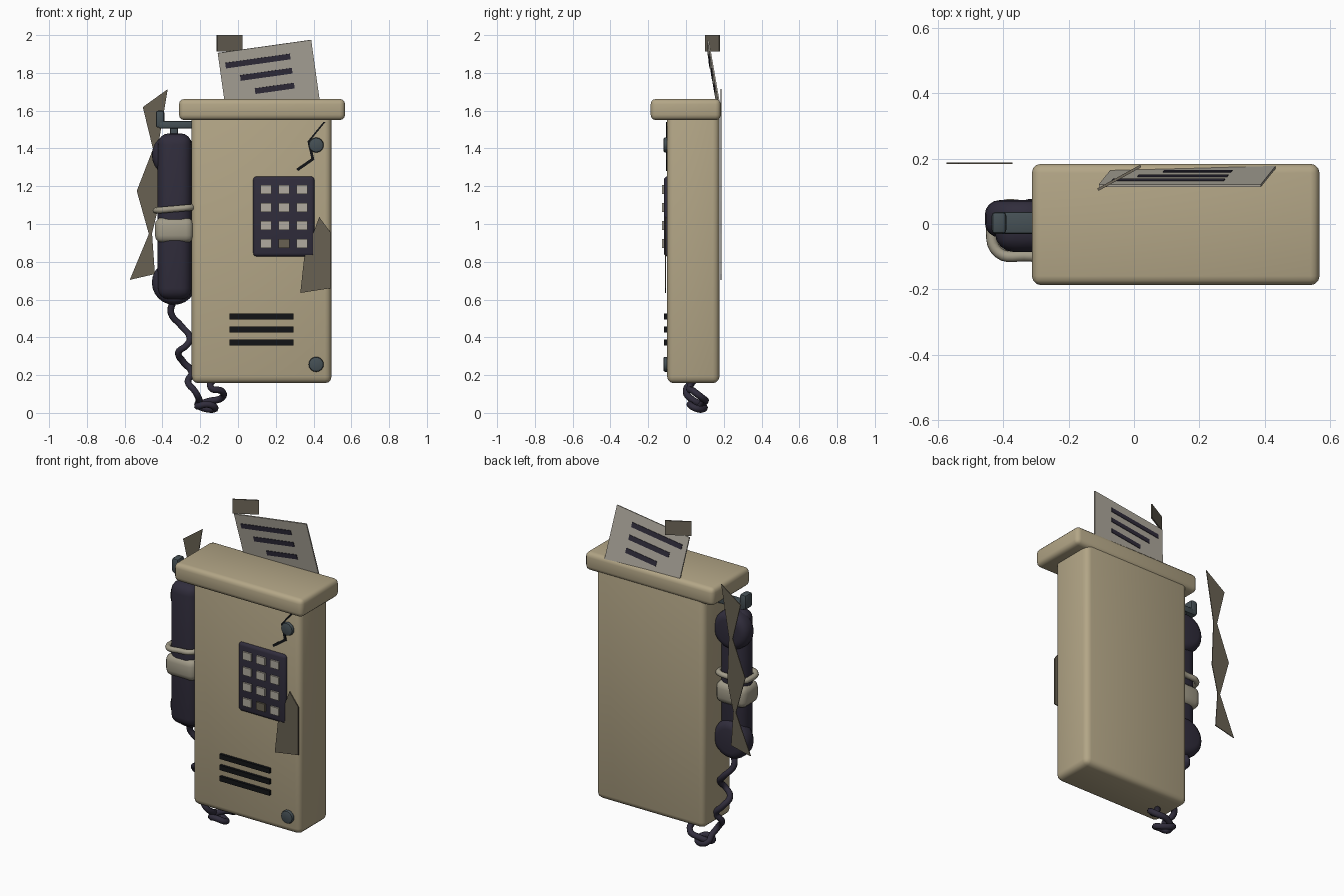
import bpy, bmesh
from math import radians, pi
from mathutils import Matrix, Vector

if "Cube" in bpy.data.objects:
    bpy.data.objects.remove(bpy.data.objects["Cube"])


def mat(name, rgb):
    m = bpy.data.materials.new(name)
    m.diffuse_color = (*rgb, 1)
    m.use_nodes = True
    m.node_tree.nodes["Principled BSDF"].inputs["Base Color"].default_value = m.diffuse_color
    return m


TAN = mat("tan_casing", (.45, .38, .24))
DARK = mat("dark_plastic", (.030, .026, .045))
BLACK = mat("black", (.006, .007, .008))
STEEL = mat("steel", (.06, .08, .09))
TAPE = mat("tape", (.36, .33, .25))
PAPER = mat("paper", (.44, .41, .35))
TAG = mat("tag", (.16, .14, .105))
TORN = mat("torn_scrap", (.14, .12, .085))


def finish(name, bm, material, loc=(0, 0, 0), rot=(0, 0, 0), bevel=0, seg=2):
    me = bpy.data.meshes.new(name)
    bmesh.ops.recalc_face_normals(bm, faces=bm.faces)
    bm.to_mesh(me)
    bm.free()
    ob = bpy.data.objects.new(name, me)
    bpy.context.collection.objects.link(ob)
    ob.location, ob.rotation_euler = loc, rot
    me.materials.append(material)
    if bevel:
        mod = ob.modifiers.new("bevel", "BEVEL")
        mod.width, mod.segments = bevel, seg
        mod.limit_method, mod.angle_limit = "ANGLE", radians(40)
    bpy.ops.object.select_all(action="DESELECT")
    bpy.context.view_layer.objects.active = ob
    ob.select_set(True)
    if bevel:
        bpy.ops.object.modifier_apply(modifier="bevel")
        bpy.ops.object.shade_smooth_by_angle(angle=radians(35))
    return ob


def box(name, lo, hi, material, bevel=0, seg=2):
    """Box given by its two extreme corners."""
    lo, hi = Vector(lo), Vector(hi)
    bm = bmesh.new()
    bmesh.ops.create_cube(bm, size=1, matrix=Matrix.Diagonal((*(hi - lo), 1)))
    return finish(name, bm, material, (lo + hi) / 2, bevel=bevel, seg=seg)


def disc(name, centre, r, depth, material, bevel, sides=24, seg=2):
    """Cylinder whose axis runs front to back."""
    bm = bmesh.new()
    bmesh.ops.create_cone(bm, cap_ends=True, segments=sides, radius1=r, radius2=r,
                          depth=depth, matrix=Matrix.Rotation(pi / 2, 4, "X"))
    return finish(name, bm, material, centre, bevel=bevel, seg=seg)


def sheet(name, pts, y, thick, material):
    """Flat outline in the front plane with a little thickness."""
    bm = bmesh.new()
    f = bm.faces.new([bm.verts.new((x, y, z)) for x, z in pts])
    ext = bmesh.ops.extrude_face_region(bm, geom=[f])["geom"]
    bmesh.ops.translate(bm, vec=(0, thick, 0),
                        verts=[v for v in ext if isinstance(v, bmesh.types.BMVert)])
    return finish(name, bm, material)


def tube(name, pts, r, material, cyclic=False, rot=(0, 0, 0), loc=(0, 0, 0)):
    """Round tube along a smooth path, converted to a mesh."""
    cu = bpy.data.curves.new(name, "CURVE")
    cu.dimensions, cu.bevel_depth, cu.bevel_resolution = "3D", r, 2
    cu.resolution_u, cu.use_fill_caps = 5, True
    sp = cu.splines.new("BEZIER")
    sp.bezier_points.add(len(pts) - 1)
    for bp, p in zip(sp.bezier_points, pts):
        bp.co, bp.handle_left_type, bp.handle_right_type = p, "AUTO", "AUTO"
    sp.use_cyclic_u = cyclic
    ob = bpy.data.objects.new(name, cu)
    bpy.context.collection.objects.link(ob)
    ob.location, ob.rotation_euler = loc, rot
    cu.materials.append(material)
    bpy.ops.object.select_all(action="DESELECT")
    bpy.context.view_layer.objects.active = ob
    ob.select_set(True)
    bpy.ops.object.convert(target="MESH")
    bpy.ops.object.shade_smooth_by_angle(angle=radians(50))
    return ob


# Casing and overhanging cap
box("casing", (-.245, -.10, .157), (.495, .177, 1.60), TAN, .035, 3)
box("cap", (-.312, -.187, 1.55), (.567, .184, 1.662), TAN, .028, 3)

# Keypad
box("keypad_plate", (.08, -.117, .828), (.405, -.08, 1.252), DARK, .024, 3)
for row in range(4):
    for col in range(3):
        x, z = .148 + .095 * col, 1.183 - .0953 * row
        worn = row == 3 and col == 1
        box(f"key_{row}_{col}", (x - .029, -.128, z - .024), (x + .029, -.11, z + .024),
            TORN if worn else PAPER)

# Speaker slots, screws and crack on the front
for i in range(3):
    z = .51 - .0685 * i
    box(f"slot_{i}", (-.045, -.116, z - .015), (.295, -.09, z + .015), BLACK)
for name, z in (("upper_screw", 1.418), ("lower_screw", .257)):
    disc(name, (.414, -.105, z), .040, .03, STEEL, .01, 16)
sheet("crack", [(.463, 1.54), (.382, 1.44), (.404, 1.34), (.318, 1.28), (.308, 1.292),
                (.388, 1.347), (.368, 1.437), (.452, 1.54)], -.106, .01, BLACK)

# Peeling scraps: one behind the handset, one on the front
sheet("long_scrap", [(-.372, 1.714), (-.504, 1.619), (-.45, 1.397), (-.536, 1.175),
                     (-.472, .947), (-.573, .704), (-.44, .735), (-.455, .95),
                     (-.414, 1.12), (-.425, 1.40)], .183, .005, TORN)
sheet("front_scrap", [(.43, 1.037), (.49, .955), (.49, .66), (.33, .635), (.35, .82)],
      -.112, .006, TORN)

# Handset: grip, ear and mouth pieces, tape wrap
box("handset_grip", (-.425, -.086, .60), (-.245, .045, 1.48), DARK, .06, 4)
for name, z in (("earpiece", 1.365), ("mouthpiece", .69)):
    disc(name, (-.338, .016, z), .118, .114, DARK, .045, 24, 4)
box("tape_wrap", (-.44, -.10, .90), (-.235, .065, 1.035), TAPE, .04, 3)
tube("tape_band", [(-.10, 0, 0), (-.08, -.075, 0), (0, -.085, 0), (.08, -.075, 0),
                   (.10, 0, 0), (.08, .06, 0), (0, .068, 0), (-.08, .06, 0)],
     .017, TAPE, True, (0, radians(-5), 0), (-.335, -.012, 1.08))

# Cradle hook
box("hook_arm", (-.42, -.03, 1.505), (-.235, .037, 1.545), STEEL, .008)
box("hook_tip", (-.435, -.03, 1.51), (-.39, .037, 1.60), STEEL, .012)
box("hook_stem", (-.36, -.02, 1.45), (-.318, .03, 1.525), STEEL, .008)

# Tangled cord from mouthpiece to casing underside
tube("cord", [(-.34, .02, .60), (-.355, .04, .53), (-.30, .06, .46), (-.255, .03, .40),
              (-.27, 0, .36), (-.315, .02, .32), (-.29, .06, .27), (-.245, .06, .215),
              (-.265, .03, .165), (-.225, .0, .11), (-.205, .04, .065), (-.21, .09, .04),
              (-.16, .09, .02), (-.12, .05, .025), (-.16, .02, .045), (-.215, .05, .035),
              (-.16, .10, .06), (-.085, .085, .08), (-.085, .04, .115), (-.145, .02, .135),
              (-.12, .06, .19)], .018, DARK)

# Tilted notice sheet with printed bars, positioned from its top edge
frame = (Matrix.Translation((.14, .117, 1.94)) @ Matrix.Rotation(radians(-8), 4, "Y")
         @ Matrix.Rotation(radians(9.8), 4, "X"))
for name, u, v, w, h, t, m in (("notice", 0, -.17, .50, .34, .008, PAPER),
                               ("notice_bar_0", -.045, -.072, .346, .03, .014, DARK),
                               ("notice_bar_1", -.011, -.149, .277, .03, .014, DARK),
                               ("notice_bar_2", .023, -.230, .21, .03, .014, DARK)):
    ob = box(name, (u - w / 2, -t / 2, v - h / 2), (u + w / 2, t / 2, v + h / 2), m)
    ob.matrix_world = frame @ Matrix.Translation((u, 0, v))

# Strip of tape holding the sheet's corner
tag = box("corner_tape", (-.12, .137, 1.912), (.03, .145, 2.0), TAG)
tag.rotation_euler.z = radians(29)
